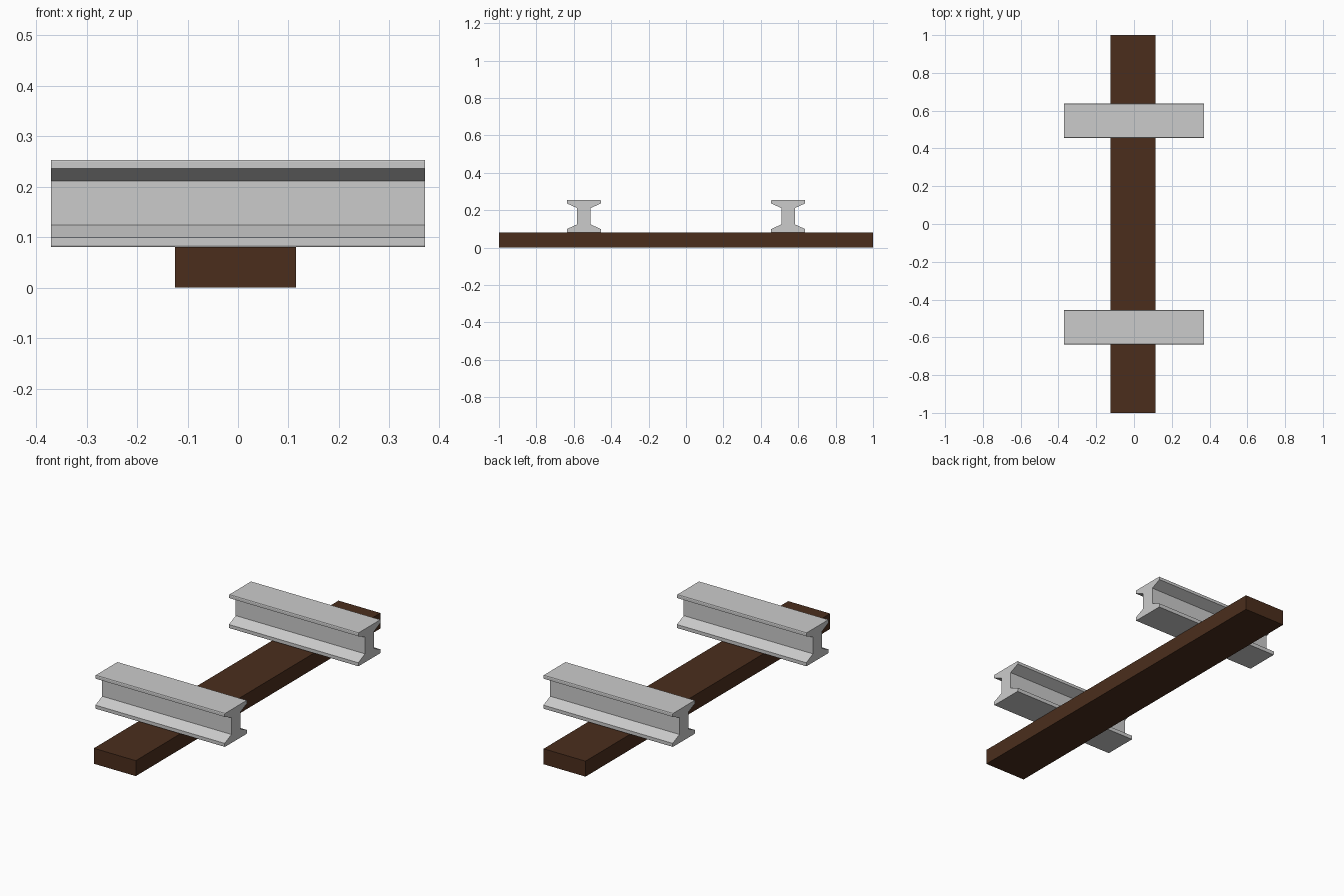
import bpy, bmesh

if "Cube" in bpy.data.objects:
    bpy.data.objects.remove(bpy.data.objects["Cube"])

def prism(name, profile, x0, x1, y_off=0.0):
    """Extrude a closed (y, z) profile along x from x0 to x1."""
    bm = bmesh.new()
    face = bm.faces.new([bm.verts.new((x0, y + y_off, z)) for y, z in profile])
    new = bmesh.ops.extrude_face_region(bm, geom=[face])["geom"]
    verts = [v for v in new if isinstance(v, bmesh.types.BMVert)]
    bmesh.ops.translate(bm, verts=verts, vec=(x1 - x0, 0, 0))
    bmesh.ops.recalc_face_normals(bm, faces=bm.faces)
    mesh = bpy.data.meshes.new(name)
    bm.to_mesh(mesh)
    bm.free()
    obj = bpy.data.objects.new(name, mesh)
    bpy.context.collection.objects.link(obj)
    return obj

# Wooden sleeper
wood = bpy.data.materials.new("dark_wood")
wood.diffuse_color = (0.07, 0.027, 0.012, 1)
wood.use_nodes = True
wood.node_tree.nodes["Principled BSDF"].inputs["Base Color"].default_value = wood.diffuse_color
sleeper = prism("sleeper", [(-1, 0), (1, 0), (1, 0.08), (-1, 0.08)], -0.125, 0.115)
sleeper.data.materials.append(wood)

# Rail section: half outline from foot to head, mirrored across the web
half = [(0.089, 0.08), (0.091, 0.083), (0.091, 0.099), (0.036, 0.124),
        (0.036, 0.211), (0.091, 0.236), (0.091, 0.25), (0.089, 0.253)]
section = half + [(-y, z) for y, z in reversed(half)]

# Two steel rails
for side, y in (("front", -0.546), ("back", 0.546)):
    prism(side + "_rail", section, -0.37, 0.37, y)
